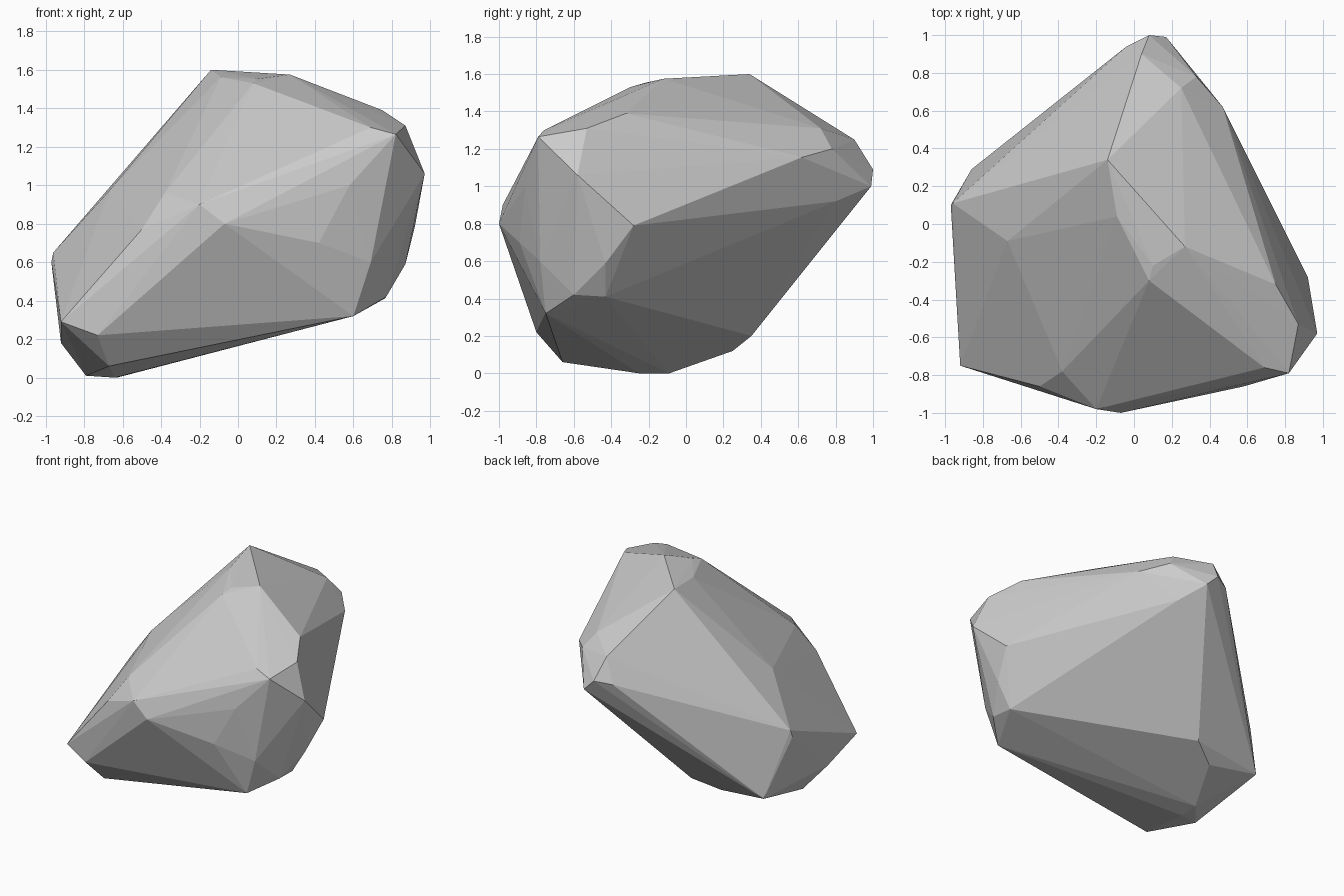
import bpy, bmesh

# Corner points of the rock, grouped by region
crown = [(-.14, .34, 1.60), (.27, -.12, 1.575), (.08, -.30, 1.53), (.10, -.22, 1.553),
         (-.09, .04, 1.562)]
right_shoulder = [(.75, -.32, 1.39), (.87, -.53, 1.31), (.82, -.79, 1.265), (.69, -.76, 1.30),
                  (.97, -.58, 1.06), (.92, -.28, .79), (.87, -.43, .59), (.76, -.43, .41),
                  (.77, -.60, .42), (.60, -.75, .32)]
front_face = [(-.07, -1.0, .80), (-.20, -.98, .90), (.42, -.89, .70), (.58, -.86, 1.0),
              (.69, -.78, .60), (-.50, -.86, .77), (-.38, -.78, .96)]
left_side = [(-.92, -.75, .29), (-.73, -.80, .22), (-.67, -.66, .06), (-.92, -.40, .18),
             (-.80, -.62, .50), (-.67, -.09, .97), (-.97, .10, .60), (-.96, .11, .65),
             (-.86, .29, .17)]
base = [(-.79, -.28, .01), (-.63, -.09, 0), (-.64, -.25, 0), (-.47, .25, .12), (-.29, .35, .20)]
back_tip = [(.08, 1.0, 1.09), (.17, .99, 1.0), (-.04, .94, 1.07), (.04, .90, 1.25),
            (.33, .78, 1.20), (.25, .72, 1.31), (.47, .62, 1.155), (.27, .80, .92)]

# Wrap the points in a faceted shell
bm = bmesh.new()
for p in crown + right_shoulder + front_face + left_side + base + back_tip:
    bm.verts.new(p)
hull = bmesh.ops.convex_hull(bm, input=bm.verts[:])
loose = {g for g in hull["geom_interior"] + hull["geom_unused"]
         if isinstance(g, bmesh.types.BMVert)}
bmesh.ops.delete(bm, geom=list(loose), context='VERTS')
bmesh.ops.recalc_face_normals(bm, faces=bm.faces[:])

mesh = bpy.data.meshes.new("rock")
bm.to_mesh(mesh)
bm.free()
rock = bpy.data.objects.new("rock", mesh)
bpy.context.collection.objects.link(rock)
